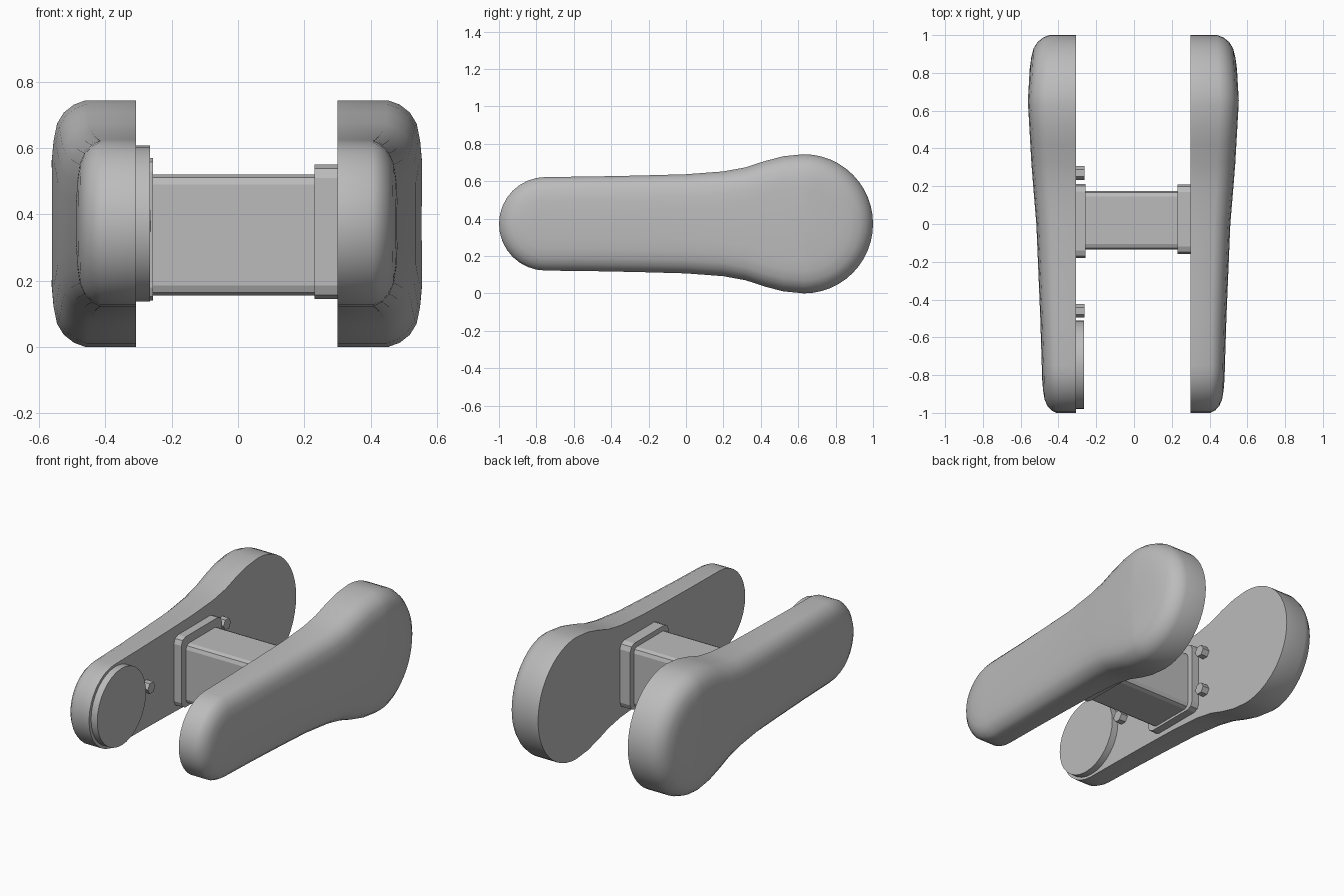
import bpy, bmesh, math
from mathutils import Matrix, Vector

cube = bpy.data.objects.get("Cube")
if cube:
    bpy.data.objects.remove(cube, do_unlink=True)

grey = bpy.data.materials.new("plain grey")
grey.use_nodes = True
colour = (0.5, 0.5, 0.5, 1)
grey.diffuse_color = colour
grey.node_tree.nodes["Principled BSDF"].inputs["Base Color"].default_value = colour

MID = 0.372            # height of the pod centre line
FRONT, BACK = -0.75, 0.63


def finish(name, bm, smooth=None):
    bmesh.ops.recalc_face_normals(bm, faces=bm.faces)
    mesh = bpy.data.meshes.new(name)
    bm.to_mesh(mesh)
    bm.free()
    mesh.materials.append(grey)
    obj = bpy.data.objects.new(name, mesh)
    bpy.context.collection.objects.link(obj)
    if smooth:
        bpy.ops.object.select_all(action='DESELECT')
        obj.select_set(True)
        bpy.context.view_layer.objects.active = obj
        bpy.ops.object.shade_smooth_by_angle(angle=math.radians(smooth))
    return obj


def interpolate(table, y):
    for (y0, v0), (y1, v1) in zip(table, table[1:]):
        if y <= y1:
            return v0 + (v1 - v0) * max(0, y - y0) / (y1 - y0)
    return table[-1][1]


# Pod outline: small round nose, straight neck, large round tail
def outline():
    upper = []
    for i in range(9):
        a = math.pi / 2 * i / 8
        upper.append((FRONT - 0.25 * math.cos(a), 0.25 * math.sin(a)))
    upper += [(-0.5, 0.253), (-0.25, 0.258), (0, 0.265), (0.2, 0.28),
              (0.32, 0.302), (0.42, 0.335), (0.52, 0.361)]
    for i in range(13):
        a = math.pi / 2 * i / 12
        upper.append((BACK + 0.37 * math.sin(a), 0.372 * math.cos(a)))
    return upper + [(y, -h) for y, h in reversed(upper[1:-1])]


# Pod thickness along its length, and rounding as (depth share, inset)
THICKNESS = [(-1, 0.175), (-0.6, 0.185), (0, 0.21), (0.3, 0.235), (0.65, 0.255), (1, 0.235)]
ROUNDING = [(0, 0), (0.6, 0), (0.74, 0.013), (0.86, 0.037), (0.94, 0.07), (0.98, 0.12), (1, 0.18)]


def pod(name, side, inner):
    bm = bmesh.new()
    rings = []
    points = outline()
    for depth, inset in ROUNDING + [(1, 1)]:
        ring = []
        for y, h in points:
            spine_y = min(max(y, FRONT), BACK)
            radius = math.hypot(y - spine_y, h)
            t = min(1, inset / radius)
            py, ph = y + (spine_y - y) * t, h * (1 - t)
            x = inner + depth * interpolate(THICKNESS, py)
            ring.append(bm.verts.new((side * x, py, MID + ph)))
        rings.append(ring)
    n = len(points)
    for a, b in zip(rings, rings[1:]):
        for i in range(n):
            j = (i + 1) % n
            bm.faces.new((a[i], a[j], b[j], b[i]))
    bm.faces.new(rings[0])
    bmesh.ops.remove_doubles(bm, verts=bm.verts, dist=0.0005)
    return finish(name, bm, 40)


def box(name, low, high, chamfer=0, edge_test=None):
    bm = bmesh.new()
    low, high = Vector(low), Vector(high)
    bmesh.ops.create_cube(bm, size=1, matrix=Matrix.Translation((low + high) / 2)
                          @ Matrix.Diagonal((*(high - low), 1)))
    if chamfer:
        edges = [e for e in bm.edges if abs(e.verts[0].co.x - e.verts[1].co.x) > 0.01]
        bmesh.ops.bevel(bm, geom=edges, offset=chamfer, segments=2, affect='EDGES', profile=0.5)
    return finish(name, bm)


def disc(name, radius, x0, x1, y, z, sides, smooth=None):
    bm = bmesh.new()
    place = Matrix.Translation(((x0 + x1) / 2, y, z)) @ Matrix.Rotation(math.pi / 2, 4, 'Y')
    bmesh.ops.create_cone(bm, cap_ends=True, segments=sides, radius1=radius, radius2=radius,
                          depth=x1 - x0, matrix=place)
    return finish(name, bm, smooth)


# Two side pods
pod("left_pod", 1, 0.3)
pod("right_pod", -1, 0.307)

# Cross beam with a collar at each end
box("cross_beam", (-0.27, -0.135, 0.155), (0.25, 0.175, 0.52), 0.03)
box("left_collar", (0.23, -0.16, 0.145), (0.31, 0.21, 0.55), 0.04)
box("right_collar", (-0.32, -0.18, 0.14), (-0.257, 0.212, 0.57), 0.04)

# Round boss and small studs on the inner face of the right pod
disc("front_boss", 0.235, -0.315, -0.265, -0.745, MID, 32, 40)
for i, (y, z) in enumerate([(-0.46, 0.38), (0.27, 0.49), (0.27, 0.24)]):
    disc(f"stud_{i + 1}", 0.036, -0.315, -0.262, y, z, 6)
